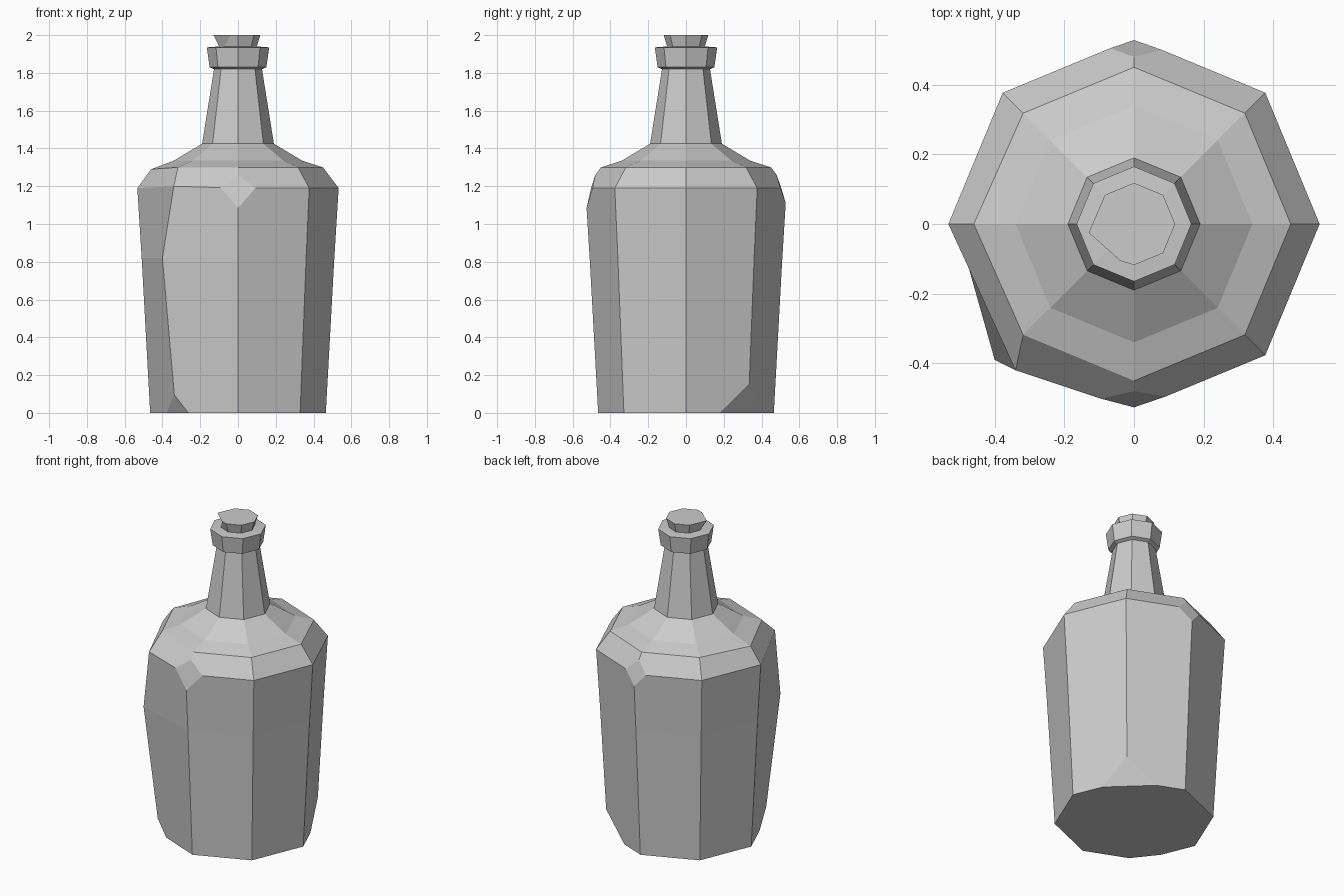
import bpy
import bmesh
from math import sin, cos, tau
from mathutils import Vector

SIDES = 8

cube = bpy.data.objects.get("Cube")
if cube:
    bpy.data.objects.remove(cube, do_unlink=True)

grey = bpy.data.materials.new("worn grey")
grey.use_nodes = True
grey.diffuse_color = (0.6, 0.6, 0.6, 1)
grey.node_tree.nodes["Principled BSDF"].inputs["Base Color"].default_value = grey.diffuse_color


def loft(name, profile, dents=(), chips=(), cap_bottom=False, cap_top=False):
    """Octagonal loft through (radius, z) rings, with moved corners and sliced chips."""
    bm = bmesh.new()
    rings = []
    for radius, z in profile:
        angles = [tau * i / SIDES for i in range(SIDES)]
        rings.append([bm.verts.new((radius * cos(a), radius * sin(a), z)) for a in angles])
    for ring, corner, place in dents:
        rings[ring][corner].co = place
    for low, high in zip(rings, rings[1:]):
        for i in range(SIDES):
            j = (i + 1) % SIDES
            bm.faces.new((low[i], low[j], high[j], high[i]))
    if cap_bottom:
        bm.faces.new(rings[0][::-1])
    if cap_top:
        bm.faces.new(rings[-1])

    # Slice a corner off along the plane through three points
    for points in chips:
        a, b, c = map(Vector, points)
        normal = (b - a).cross(c - a).normalized()
        if normal.dot(a - Vector((0, 0, 0.7))) < 0:
            normal.negate()
        cut = bmesh.ops.bisect_plane(
            bm, geom=bm.verts[:] + bm.edges[:] + bm.faces[:],
            plane_co=a, plane_no=normal, clear_outer=True)
        edges = [e for e in cut["geom_cut"] if isinstance(e, bmesh.types.BMEdge)]
        bmesh.ops.contextual_create(bm, geom=edges)
    bmesh.ops.recalc_face_normals(bm, faces=bm.faces[:])

    mesh = bpy.data.meshes.new(name)
    bm.to_mesh(mesh)
    bm.free()
    mesh.materials.append(grey)
    obj = bpy.data.objects.new(name, mesh)
    bpy.context.collection.objects.link(obj)
    return obj


# Body and shoulder, with a skewed front corner and four chipped corners
loft(
    "bottle_body",
    [(0.465, 0), (0.51, 0.82), (0.533, 1.19), (0.45, 1.3), (0.34, 1.335), (0.19, 1.425)],
    dents=[(1, 5, (-0.4, -0.39, 0.82)), (2, 5, (-0.34, -0.42, 1.2)),
           (3, 4, (-0.46, 0, 1.29))],
    chips=[
        ((0, -0.48, 1.26), (0, -0.525, 1.09), (0.085, -0.495, 1.19)),
        ((0, 0.48, 1.26), (0, 0.525, 1.12), (0.08, 0.5, 1.19)),
        ((-0.345, -0.345, 0.12), (-0.24, -0.385, 0), (-0.385, -0.2, 0)),
        ((0.34, 0.34, 0.17), (0.17, 0.39, 0), (0.39, 0.18, 0)),
    ],
    cap_bottom=True)

# Tapered neck
loft("bottle_neck", [(0.19, 1.425), (0.127, 1.82)])

# Flared lip around the mouth
loft("bottle_lip", [(0.127, 1.82), (0.15, 1.83), (0.165, 1.935), (0.1, 1.94)])

# Stopper, lopsided at the top
loft("stopper", [(0.1, 1.94), (0.118, 2)],
     dents=[(1, 4, (-0.13, -0.025, 2)), (1, 5, (-0.04, -0.105, 2))],
     cap_top=True)
